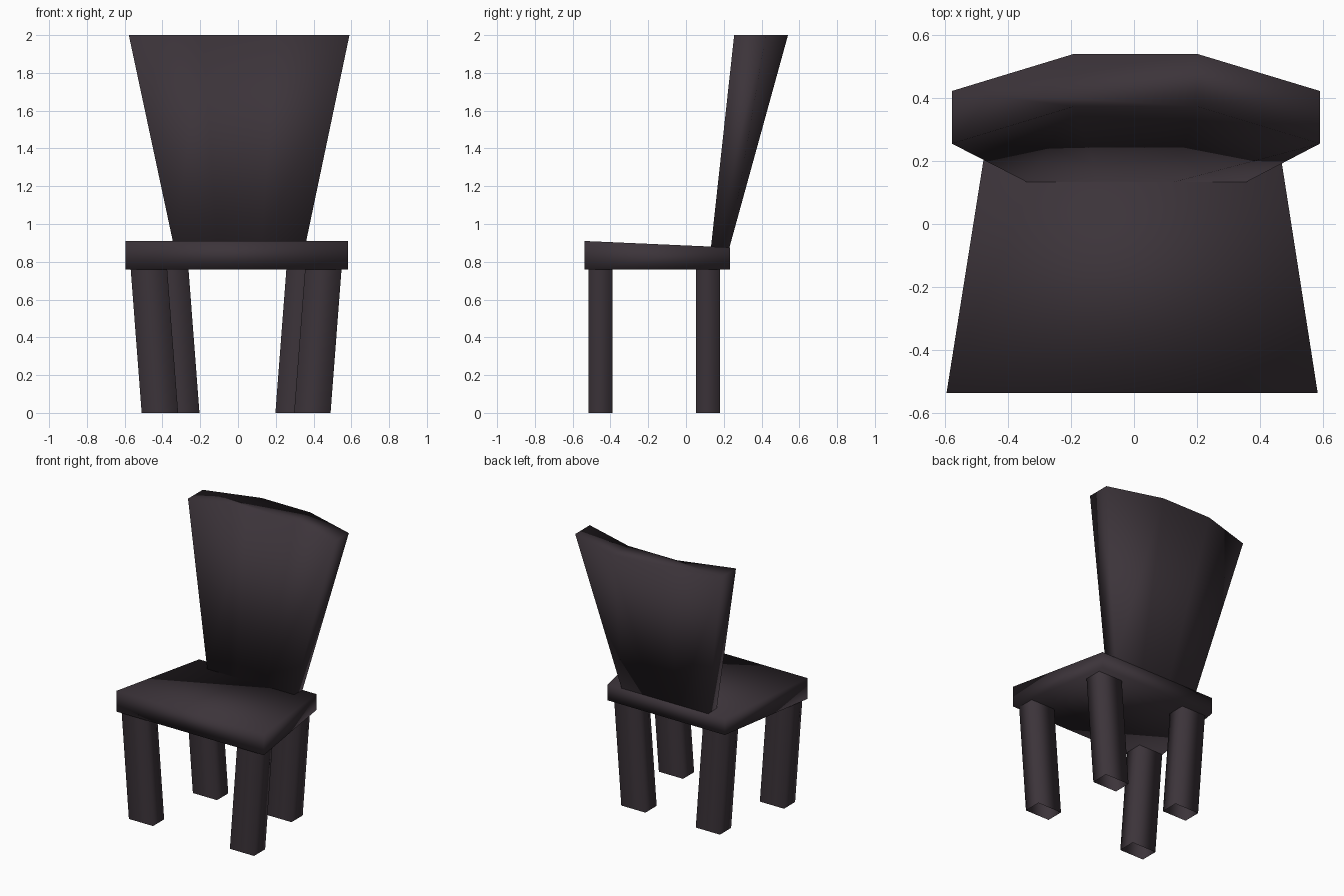
import bpy

if "Cube" in bpy.data.objects:
    bpy.data.objects.remove(bpy.data.objects["Cube"])

wood = bpy.data.materials.new("dark plum wood")
wood.diffuse_color = (0.045, 0.034, 0.042, 1)
wood.use_nodes = True
wood.node_tree.nodes["Principled BSDF"].inputs["Base Color"].default_value = wood.diffuse_color


def loft(name, bottom, top, caps=True):
    """Join two matching outlines (counter-clockwise from above) into a solid."""
    n = len(bottom)
    faces = [(i, (i + 1) % n, (i + 1) % n + n, i + n) for i in range(n)]
    if caps:
        faces += [tuple(reversed(range(n))), tuple(range(n, 2 * n))]
    mesh = bpy.data.meshes.new(name)
    mesh.from_pydata(bottom + top, [], faces)
    mesh.materials.append(wood)
    mesh.shade_smooth()
    obj = bpy.data.objects.new(name, mesh)
    bpy.context.collection.objects.link(obj)
    return obj


def rect(x0, x1, y0, y1, z):
    return [(x0, y0, z), (x1, y0, z), (x1, y1, z), (x0, y1, z)]


# Seat: trapezoid, slightly higher at the front
plan = [(-0.595, -0.537), (0.583, -0.537), (0.463, 0.232), (-0.473, 0.232)]
loft("seat",
     [(x, y, 0.76) for x, y in plan],
     [(x, y, 0.91 if y < 0 else 0.876) for x, y in plan])

# Backrest: straight at the seat, flaring to a curved band at the top
def band(xs, front, depth, z):
    pts = [(x, y, z) for x, y in zip(xs, front)]
    return pts + [(x, y + depth, z) for x, y, z in reversed(pts)]


loft("backrest",
     band([-0.338, -0.107, 0.123, 0.354], [0.132] * 4, 0.098, 0.876),
     band([-0.578, -0.19, 0.20, 0.59], [0.255, 0.373, 0.373, 0.255], 0.167, 2.0))

# Legs: open tubes splaying outwards towards the seat
for name, inner, centre, y0, y1 in (("front", 0.307, -0.010, -0.517, -0.390),
                                    ("rear", 0.201, -0.003, 0.052, 0.180)):
    for side, sign in (("left", -1), ("right", 1)):
        def section(shift, z):
            a = centre + sign * (inner + shift)
            b = a + sign * 0.193
            return rect(min(a, b), max(a, b), y0, y1, z)
        loft(f"{name}_leg_{side}", section(0, 0), section(0.058, 0.76), caps=False)
